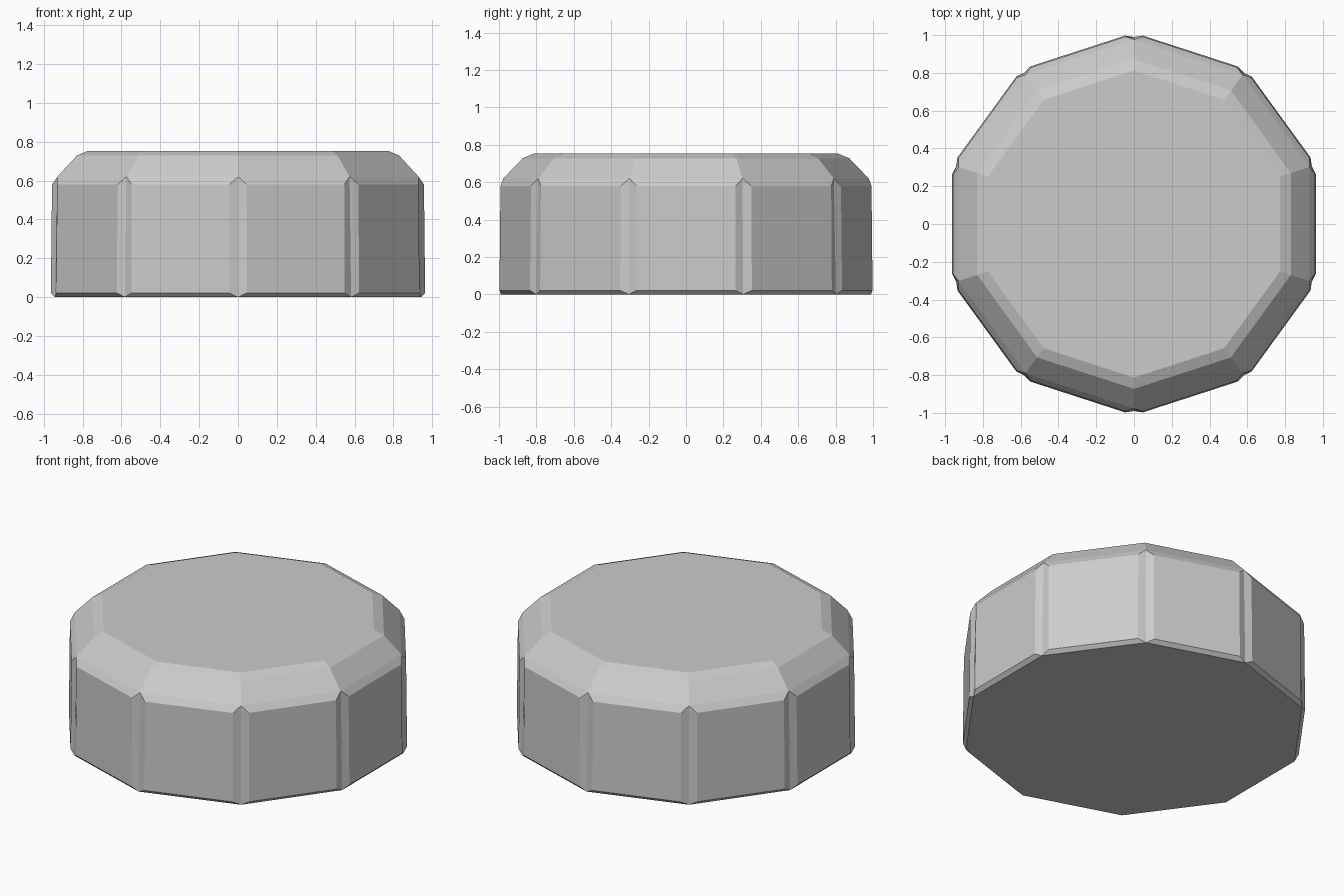
import bpy
import bmesh
from math import sin, cos, pi
from mathutils import Vector

old = bpy.data.objects.get("Cube")
if old:
    bpy.data.objects.remove(old, do_unlink=True)

SIDES = 10
STEP = 2 * pi / SIDES
INSET = 0.045      # distance from a corner groove to the panel beside it

grey = bpy.data.materials.new("light grey")
grey.use_nodes = True
colour = (0.6, 0.6, 0.6, 1)
grey.diffuse_color = colour
grey.node_tree.nodes["Principled BSDF"].inputs["Base Color"].default_value = colour

bm = bmesh.new()


def ring(radius, z):
    """Ten corners, the first one pointing forward."""
    return [bm.verts.new((radius * sin(i * STEP), -radius * cos(i * STEP), z))
            for i in range(SIDES)]


def panel_edge(apothem, z):
    """Left and right end of each side panel at one height."""
    half = sin(STEP / 2) - INSET
    pairs = []
    for i in range(SIDES):
        a = (i + 0.5) * STEP
        normal = Vector((sin(a), -cos(a), 0))
        along = Vector((cos(a), sin(a), 0))
        pairs.append([bm.verts.new(normal * apothem + along * s * half + Vector((0, 0, z)))
                      for s in (-1, 1)])
    return pairs


# Corner rings from base to top, and the raised panels between the grooves
base = ring(0.99, 0)
shoulder = ring(0.977, 0.62)
bevel = ring(0.873, 0.728)
top = ring(0.813, 0.753)
low = panel_edge(0.963, 0.022)
high = panel_edge(0.957, 0.58)

for i in range(SIDES):
    j = (i + 1) % SIDES
    (la, lb), (ha, hb) = low[i], high[i]
    bm.faces.new((la, lb, hb, ha))                          # side panel
    bm.faces.new((base[i], base[j], lb, la))                # lower lip
    bm.faces.new((ha, hb, shoulder[j], shoulder[i]))        # upper lip
    bm.faces.new((base[i], la, ha, shoulder[i]))            # groove sides
    bm.faces.new((lb, base[j], shoulder[j], hb))
    bm.faces.new((shoulder[i], shoulder[j], bevel[j], bevel[i]))
    bm.faces.new((bevel[i], bevel[j], top[j], top[i]))

bm.faces.new(top)
bm.faces.new(base[::-1])
bmesh.ops.recalc_face_normals(bm, faces=bm.faces[:])

mesh = bpy.data.meshes.new("ten_sided_cap")
bm.to_mesh(mesh)
bm.free()
mesh.materials.append(grey)
cap = bpy.data.objects.new("ten_sided_cap", mesh)
bpy.context.collection.objects.link(cap)
